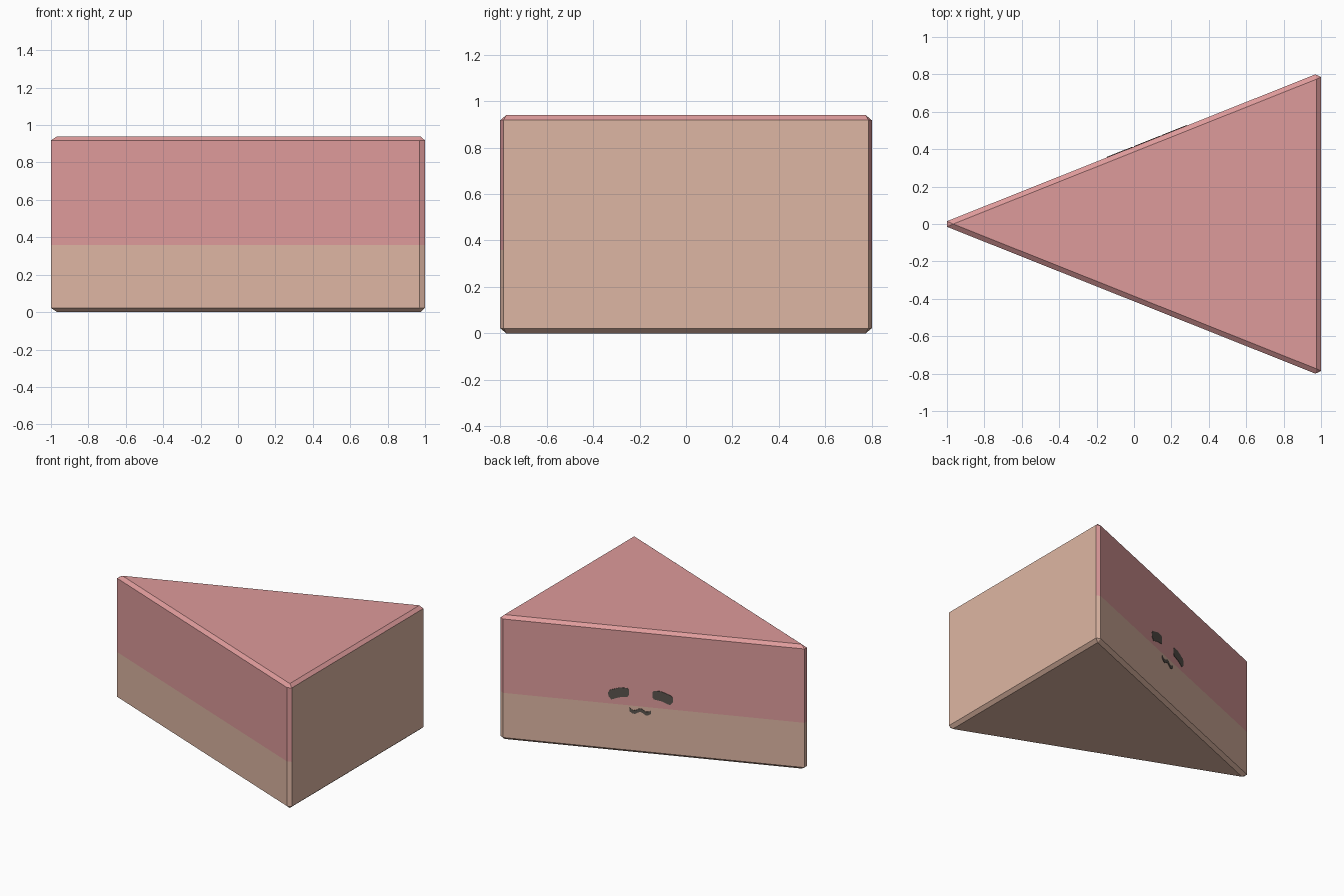
import bpy, bmesh
from mathutils import Vector

if "Cube" in bpy.data.objects:
    bpy.data.objects.remove(bpy.data.objects["Cube"])


def material(name, color):
    m = bpy.data.materials.new(name)
    m.diffuse_color = (*color, 1)
    m.use_nodes = True
    m.node_tree.nodes["Principled BSDF"].inputs["Base Color"].default_value = m.diffuse_color
    return m


PINK = material("pink_icing", (0.73, 0.328, 0.328))
CREAM = material("cream_sponge", (0.73, 0.468, 0.366))
DARK = material("dark_face", (0.102, 0.089, 0.076))


def add_object(name, bm, *mats):
    bmesh.ops.recalc_face_normals(bm, faces=bm.faces[:])
    me = bpy.data.meshes.new(name)
    bm.to_mesh(me)
    bm.free()
    for m in mats:
        me.materials.append(m)
    ob = bpy.data.objects.new(name, me)
    bpy.context.collection.objects.link(ob)
    return ob


# Wedge slice: hull of a chamfered outline and the smaller top and bottom triangles
HEIGHT, CHAMFER, SPLIT = 0.94, 0.022, 0.36
outer = [(-1, 0.015), (0.97, 0.80), (1, 0.786)]
inner = [(-0.967, 0), (0.975, 0.774)]
bm = bmesh.new()
levels = [(outer, CHAMFER), (outer, HEIGHT - CHAMFER), (inner, 0), (inner, HEIGHT)]
for points, z in levels:
    for x, y in points:
        for side in ((1, -1) if y else (1,)):
            bm.verts.new((x, y * side, z))
bmesh.ops.convex_hull(bm, input=bm.verts[:])
bmesh.ops.dissolve_limit(bm, angle_limit=0.02, verts=bm.verts[:], edges=bm.edges[:])

# Two layers: pink above, cream below, with a plain cream outer end
bmesh.ops.bisect_plane(bm, geom=bm.verts[:] + bm.edges[:] + bm.faces[:],
                       plane_co=(0, 0, SPLIT), plane_no=(0, 0, 1))
bmesh.ops.recalc_face_normals(bm, faces=bm.faces[:])
for f in bm.faces:
    f.normal_update()
    pink = f.calc_center_median().z > SPLIT and f.normal.x < 0.95
    f.material_index = 0 if pink else 1
add_object("cake_slice", bm, PINK, CREAM)

# Frame of the back cut side, which carries the face
corner, tip = Vector((0.97, 0.80, 0)), Vector((-1, 0.015, 0))
along = (tip - corner).normalized()
normal = Vector((along.y, -along.x, 0))
origin = corner.lerp(tip, 0.4556)


def plate(name, outline):
    """Thin dark plate on the back cut side from (along, height) points."""
    bm = bmesh.new()
    vs = [bm.verts.new(origin + along * u + Vector((0, 0, z)) - normal * 0.001)
          for u, z in outline]
    face = bm.faces.new(vs)
    ext = bmesh.ops.extrude_face_region(bm, geom=[face])
    moved = [v for v in ext["geom"] if isinstance(v, bmesh.types.BMVert)]
    bmesh.ops.translate(bm, verts=moved, vec=normal * 0.004)
    return add_object(name, bm, DARK)


# Drooping eyes, mirrored about the middle of the face
eye = [(0.086, 0.475), (0.095, 0.489), (0.146, 0.490), (0.218, 0.464), (0.232, 0.445),
       (0.230, 0.415), (0.209, 0.393), (0.153, 0.415), (0.095, 0.425), (0.086, 0.440)]
plate("right_eye", eye)
plate("left_eye", [(-u + 0.006, z) for u, z in eye])

# Wavy mouth
wave = [(-0.074, 0.330), (-0.058, 0.317), (-0.035, 0.314), (-0.012, 0.329), (0.003, 0.333),
        (0.018, 0.326), (0.038, 0.312), (0.058, 0.314), (0.076, 0.326)]
plate("mouth", [(u, z + 0.013) for u, z in wave] + [(u, z - 0.013) for u, z in wave[::-1]])
